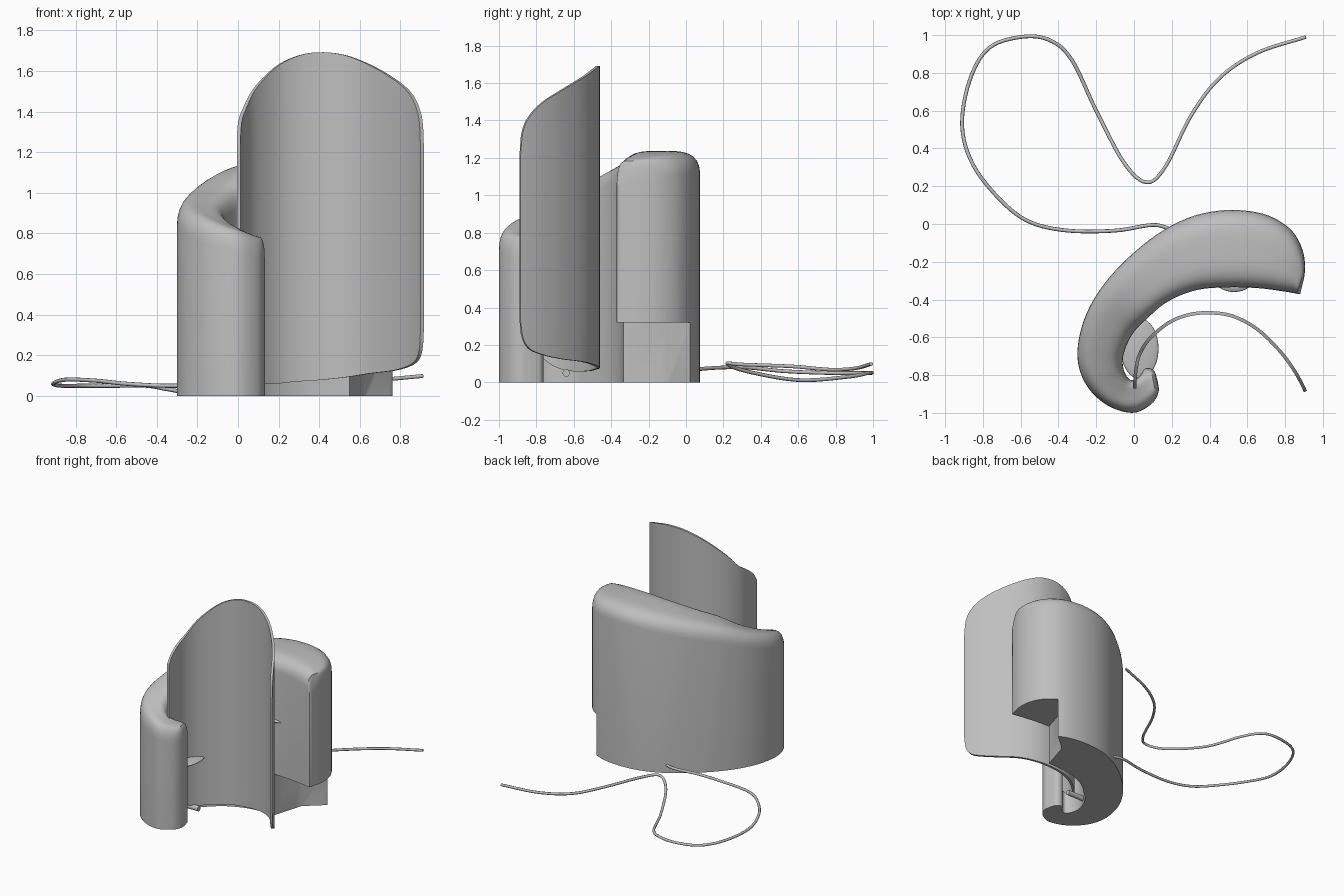
import bpy, bmesh, math
from mathutils import Vector

if "Cube" in bpy.data.objects:
    bpy.data.objects.remove(bpy.data.objects["Cube"])

grey = bpy.data.materials.new("plain_grey")
grey.use_nodes = True
grey.diffuse_color = (0.52, 0.52, 0.52, 1)
grey.node_tree.nodes["Principled BSDF"].inputs["Base Color"].default_value = grey.diffuse_color


def smooth_path(points, steps):
    """Catmull-Rom curve through tuples of any length."""
    pts = [Vector(p) for p in points]
    pts = [pts[0] * 2 - pts[1]] + pts + [pts[-1] * 2 - pts[-2]]
    out = []
    for a, b, c, d in zip(pts, pts[1:], pts[2:], pts[3:]):
        for k in range(steps):
            t = k / steps
            out.append((b * 2 + (c - a) * t + (a * 2 - b * 5 + c * 4 - d) * t**2
                        + (b * 3 - a - c * 3 + d) * t**3) / 2)
    return out + [pts[-2]]


def make_object(name, bm):
    bmesh.ops.remove_doubles(bm, verts=bm.verts, dist=0.0005)
    bmesh.ops.recalc_face_normals(bm, faces=bm.faces)
    mesh = bpy.data.meshes.new(name)
    bm.to_mesh(mesh)
    bm.free()
    obj = bpy.data.objects.new(name, mesh)
    bpy.context.collection.objects.link(obj)
    mesh.materials.append(grey)
    return obj


def activate(obj):
    bpy.ops.object.select_all(action='DESELECT')
    obj.select_set(True)
    bpy.context.view_layer.objects.active = obj


def skin(rows, closed):
    """Join rows of points with quads."""
    bm = bmesh.new()
    grid = [[bm.verts.new(p) for p in row] for row in rows]
    n = len(grid[0])
    for r, s in zip(grid, grid[1:]):
        for j in range(n if closed else n - 1):
            k = (j + 1) % n
            bm.faces.new((r[j], r[k], s[k], s[j]))
    return bm


# Curved body: outer x, y, inner x, y, crest height, from hook tip to wide end
stations = [
    (.125, -.83, .125, -.83, .78), (.13, -.89, .105, -.775, .78),
    (.09, -.955, .06, -.765, .79), (-.01, -1, .025, -.81, .82),
    (-.15, -.955, -.02, -.825, .86), (-.26, -.84, -.055, -.77, .91),
    (-.3, -.68, -.055, -.69, .96), (-.25, -.47, -.01, -.585, 1.03),
    (-.12, -.27, .07, -.5, 1.11), (.08, -.085, .18, -.41, 1.17),
    (.28, .03, .33, -.35, 1.215), (.48, .073, .5, -.335, 1.235),
    (.68, .055, .66, -.34, 1.235), (.82, -.02, .78, -.355, 1.22),
    (.89, -.13, .84, -.365, 1.2), (.905, -.25, .865, -.37, 1.18),
    (.88, -.37, .88, -.37, 1.15)]
DROP = 0.11
SEG = 16
rows = []
for ox, oy, ix, iy, h in smooth_path(stations, 5):
    outer, inner = Vector((ox, oy, 0)), Vector((ix, iy, 0))
    dome = DROP * min(1, (outer - inner).length / 0.15)
    row = [outer]
    for k in range(SEG + 1):
        v = math.cos(math.pi * k / SEG)
        p = outer.lerp(inner, (1 - v) / 2)
        p.z = h - DROP + dome * math.sqrt(max(0, 1 - v**4))
        row.append(p)
    rows.append(row + [inner])
body = make_object("curved_body", skin(rows, True))

# Notch below the wide end
outline = [(.55, -.5), (.55, -.335), (.62, -.1), (.76, .02), (.8, .15), (1.1, .15), (1.1, -.5)]
bm = bmesh.new()
base = bm.faces.new([bm.verts.new((x, y, -.1)) for x, y in outline])
top = bmesh.ops.extrude_face_region(bm, geom=[base])["geom"]
bmesh.ops.translate(bm, vec=(0, 0, .42), verts=[e for e in top if isinstance(e, bmesh.types.BMVert)])
cutter = make_object("notch_cutter", bm)
cutter.hide_render = True
activate(body)
cut = body.modifiers.new("notch", 'BOOLEAN')
cut.operation = 'DIFFERENCE'
cut.solver = 'EXACT'
cut.object = cutter
bpy.ops.object.modifier_apply(modifier=cut.name)
bpy.data.objects.remove(cutter)
bpy.ops.object.shade_smooth_by_angle(angle=math.radians(35))

# Thin curved shield: x, y, bottom, top
columns = [
    (.004, -.87, .32, 1.24), (.005, -.83, .2, 1.3), (.012, -.76, .125, 1.36),
    (.03, -.69, .08, 1.41), (.08, -.61, .06, 1.51), (.18, -.525, .06, 1.615),
    (.28, -.483, .07, 1.67), (.39, -.47, .077, 1.692), (.52, -.487, .09, 1.68),
    (.65, -.555, .11, 1.63), (.77, -.67, .125, 1.56), (.845, -.77, .148, 1.495),
    (.885, -.84, .18, 1.42), (.902, -.875, .24, 1.34), (.907, -.887, .33, 1.22)]
rows = [[(x, y, lo + (hi - lo) * k / 8) for k in range(9)]
        for x, y, lo, hi in smooth_path(columns, 4)]
shield = make_object("curved_shield", skin(rows, False))
activate(shield)
thick = shield.modifiers.new("thickness", 'SOLIDIFY')
thick.thickness = 0.018
thick.offset = 0
bpy.ops.object.modifier_apply(modifier=thick.name)
bpy.ops.object.shade_smooth_by_angle(angle=math.radians(40))

# Thin discs set in the inner wall
for name, loc, size in (("lower_disc", (.03, -.66, .43), (.1, .16, .018)),
                        ("upper_disc", (.53, -.28, .74), (.11, .08, .018))):
    bpy.ops.mesh.primitive_uv_sphere_add(segments=32, ring_count=12, location=loc)
    disc = bpy.context.object
    disc.name = name
    disc.scale = size
    disc.data.materials.append(grey)
    bpy.ops.object.shade_smooth()

# Small peg near the base of the inner wall
bpy.ops.mesh.primitive_cylinder_add(vertices=16, radius=.02, depth=.16,
                                    location=(.03, -.64, .05), rotation=(0, math.pi / 2, 0))
peg = bpy.context.object
peg.name = "base_peg"
peg.data.materials.append(grey)
bpy.ops.object.shade_smooth_by_angle()

# Trailing cable
path = [
    (.2, -.03, .06), (.1, -.005, .06), (-.1, -.035, .055), (-.35, -.035, .05),
    (-.55, .01, .06), (-.7, .12, .075), (-.85, .31, .08), (-.91, .52, .06),
    (-.87, .76, .05), (-.77, .93, .05), (-.6, .99, .05), (-.45, .975, .05),
    (-.33, .87, .03), (-.2, .6, .012), (-.05, .32, .06), (.07, .22, .1),
    (.17, .31, .095), (.3, .57, .085), (.45, .77, .068), (.65, .905, .075), (.91, .99, .098)]
curve = bpy.data.curves.new("cable", 'CURVE')
curve.dimensions = '3D'
curve.bevel_depth = 0.01
curve.bevel_resolution = 2
curve.use_fill_caps = True
spline = curve.splines.new('POLY')
points = smooth_path(path, 6)
spline.points.add(len(points) - 1)
for sp, p in zip(spline.points, points):
    sp.co = (*p, 1)
spline.use_smooth = True
cable = bpy.data.objects.new("cable", curve)
bpy.context.collection.objects.link(cable)
curve.materials.append(grey)
